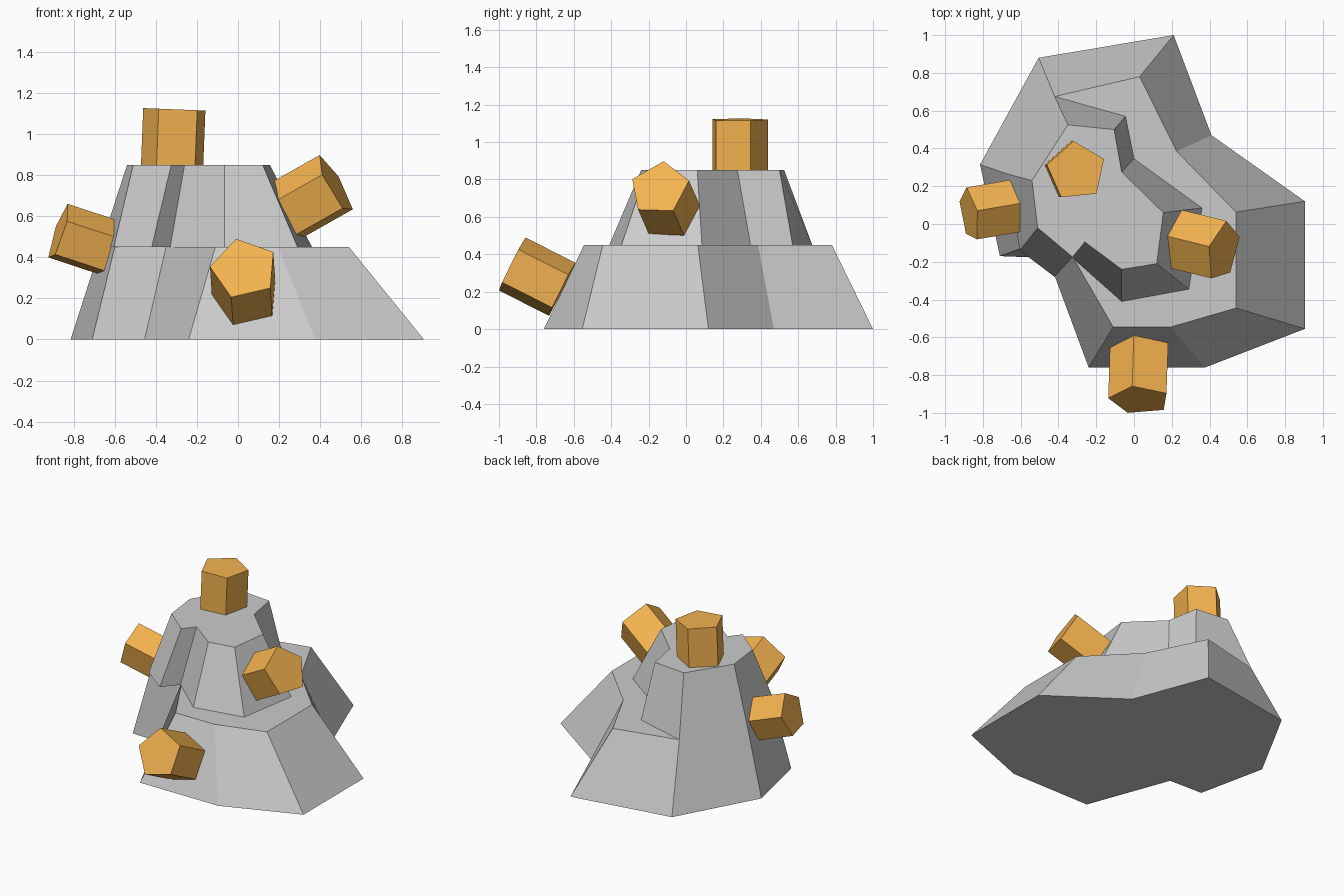
import bpy, bmesh
from mathutils import Vector

if "Cube" in bpy.data.objects:
    bpy.data.objects.remove(bpy.data.objects["Cube"])


def make_object(name, rings, material=None):
    """Flat-shaded solid joining two matching rings of points."""
    bm = bmesh.new()
    low, high = [[bm.verts.new(p) for p in ring] for ring in rings]
    n = len(low)
    bm.faces.new(low)
    bm.faces.new(high)
    for i in range(n):
        j = (i + 1) % n
        bm.faces.new((low[i], low[j], high[j], high[i]))
    bmesh.ops.recalc_face_normals(bm, faces=bm.faces)
    mesh = bpy.data.meshes.new(name)
    bm.to_mesh(mesh)
    bm.free()
    obj = bpy.data.objects.new(name, mesh)
    bpy.context.collection.objects.link(obj)
    if material:
        mesh.materials.append(material)
    return obj


def tier(name, bottom, top, z0, z1):
    return make_object(name, ([(x, y, z0) for x, y in bottom],
                              [(x, y, z1) for x, y in top]))


def crystal(name, tip, axis, corner, radius, length, material):
    """Pentagonal prism: tip = centre of outer cap, corner = direction to one vertex."""
    tip, axis = Vector(tip), Vector(axis).normalized()
    u = Vector(corner)
    u = (u - axis * u.dot(axis)).normalized()
    v = axis.cross(u)
    bm = bmesh.new()
    bmesh.ops.create_cone(bm, cap_ends=True, segments=5, radius1=radius,
                          radius2=radius, depth=length)
    # Turn the primitive so that a corner lies along u and its axis along the given axis
    first = bm.verts[:][0].co.xy.normalized()
    centre = tip - axis * length / 2
    for vert in bm.verts:
        x, y, z = vert.co
        a = x * first.x + y * first.y
        b = y * first.x - x * first.y
        vert.co = centre + u * a + v * b + axis * z
    mesh = bpy.data.meshes.new(name)
    bm.to_mesh(mesh)
    bm.free()
    obj = bpy.data.objects.new(name, mesh)
    bpy.context.collection.objects.link(obj)
    mesh.materials.append(material)


# Lower rock tier
tier("lower_rock",
     [(.21, 1.0), (.41, .47), (.905, .12), (.905, -.555), (.375, -.76),
      (-.24, -.76), (-.455, -.18), (-.71, -.17), (-.815, .315), (-.505, .88)],
     [(.03, .78), (.225, .385), (.54, .063), (.54, -.445), (.195, -.545),
      (-.11, -.545), (-.35, -.13), (-.60, -.13), (-.67, .265), (-.42, .675)],
     0, .45)

# Upper rock tier
tier("upper_rock",
     [(-.045, .57), (0, .345), (.36, .085), (.29, -.345), (-.065, -.41),
      (-.33, -.175), (-.42, -.28), (-.605, -.14), (-.67, .265), (-.42, .675)],
     [(-.105, .50), (-.065, .275), (.155, .06), (.12, -.21), (-.065, -.24),
      (-.26, -.095), (-.325, -.175), (-.51, -.02), (-.54, .23), (-.35, .525)],
     .45, .85)

# Orange crystals
orange = bpy.data.materials.new("orange_crystal")
orange.diffuse_color = (.9, .45, .08, 1)
orange.use_nodes = True
orange.node_tree.nodes["Principled BSDF"].inputs["Base Color"].default_value = orange.diffuse_color
for args in (
    ("top_crystal", (-.305, .28, 1.12), (.04, 0, 1), (-.016, .158, 0), .16, .30),
    ("front_crystal", (.03, -.932, .345), (-.03, -.89, .447), (-.04, .073, .146), .167, .30),
    ("right_crystal", (.473, -.143, .753), (.85, -.21, .48), (-.073, .023, .14), .165, .275),
    ("left_crystal", (-.872, .05, .52), (-.94, -.16, .31), (.047, .02, .126), .148, .27),
):
    crystal(*args, orange)
